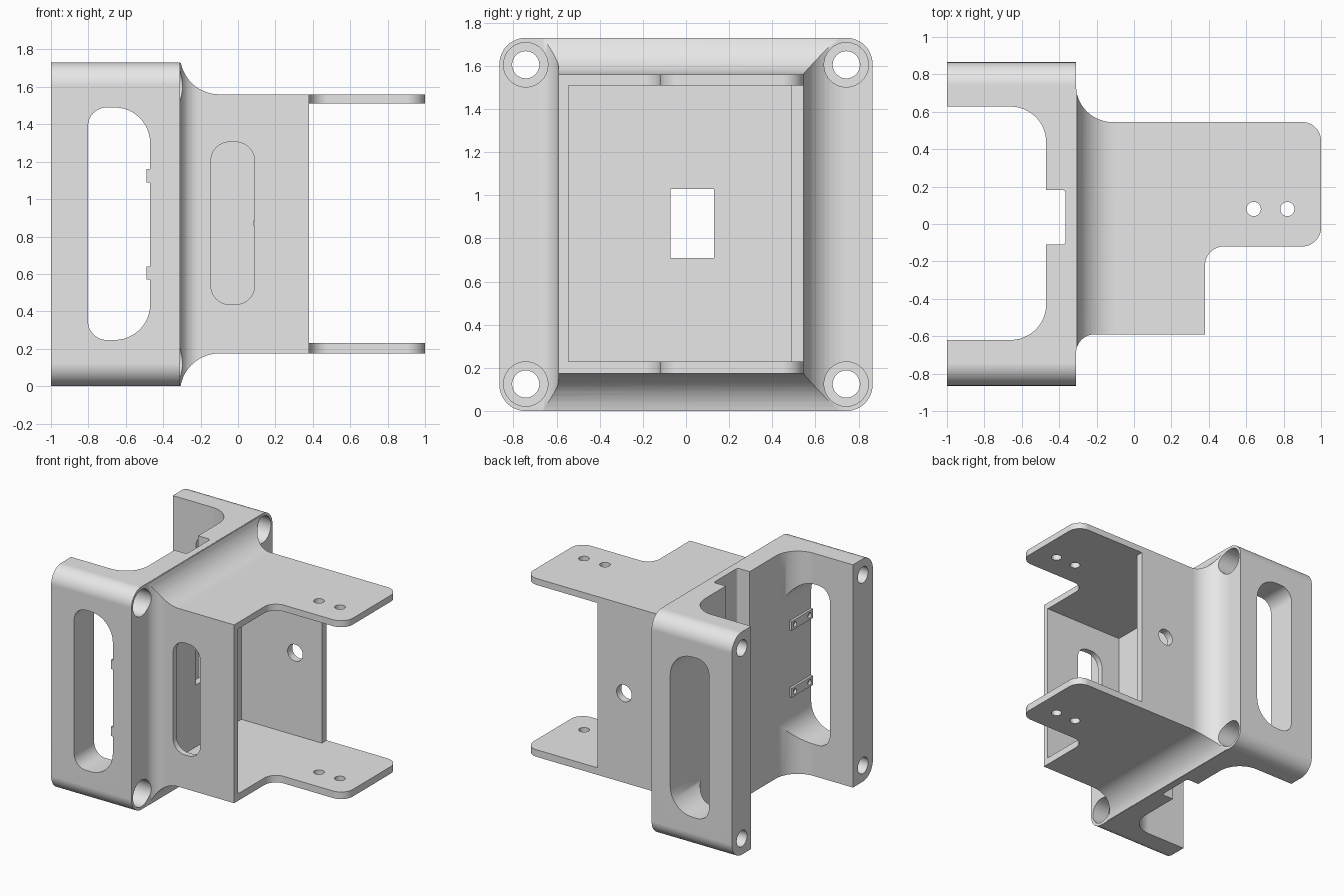
import bpy
import bmesh
from math import sin, cos, pi, radians
from mathutils import Vector

if "Cube" in bpy.data.objects:
    bpy.data.objects.remove(bpy.data.objects["Cube"])

grey = bpy.data.materials.new("light_grey")
grey.use_nodes = True
grey.diffuse_color = (0.8, 0.8, 0.8, 1)
grey.node_tree.nodes["Principled BSDF"].inputs["Base Color"].default_value = (0.8, 0.8, 0.8, 1)


def rounded(corners, steps=12):
    """Outline from right-angled corners (u, v, radius)."""
    pts = [Vector(c[:2]) for c in corners]
    out = []
    for i, p in enumerate(pts):
        r = corners[i][2] if len(corners[i]) > 2 else 0
        if not r:
            out.append(p)
            continue
        a = (pts[i - 1] - p).normalized()
        b = (pts[(i + 1) % len(pts)] - p).normalized()
        for k in range(steps + 1):
            t = pi / 2 * k / steps
            out.append(p + r * (a + b - b * cos(t) - a * sin(t)))
    return out


def rect(u0, u1, v0, v1, left=0, right=None):
    right = left if right is None else right
    return rounded([(u0, v0, left), (u1, v0, right), (u1, v1, right), (u0, v1, left)])


def circle(u, v, r, n=40):
    return [(u + r * cos(2 * pi * k / n), v + r * sin(2 * pi * k / n)) for k in range(n)]


def prism(name, outline, axis, lo, hi):
    """Extrude an outline along one axis."""
    place = {"x": lambda u, v, w: (w, u, v),
             "y": lambda u, v, w: (u, w, v),
             "z": lambda u, v, w: (u, v, w)}[axis]
    bm = bmesh.new()
    rings = [[bm.verts.new(place(u, v, w)) for u, v in outline] for w in (lo, hi)]
    for ring in rings:
        bm.faces.new(ring)
    n = len(outline)
    for i in range(n):
        j = (i + 1) % n
        bm.faces.new((rings[0][i], rings[0][j], rings[1][j], rings[1][i]))
    bmesh.ops.remove_doubles(bm, verts=bm.verts, dist=0.0002)
    bmesh.ops.recalc_face_normals(bm, faces=bm.faces)
    mesh = bpy.data.meshes.new(name)
    bm.to_mesh(mesh)
    bm.free()
    mesh.materials.append(grey)
    ob = bpy.data.objects.new(name, mesh)
    bpy.context.collection.objects.link(ob)
    return ob


def combine(ob, tool, operation="DIFFERENCE"):
    """Apply a boolean and discard the tool."""
    mod = ob.modifiers.new("cut", "BOOLEAN")
    mod.operation, mod.object, mod.solver = operation, tool, "EXACT"
    bpy.context.view_layer.update()
    evaluated = ob.evaluated_get(bpy.context.evaluated_depsgraph_get())
    mesh = bpy.data.meshes.new_from_object(evaluated)
    ob.modifiers.clear()
    ob.data = mesh
    bpy.data.objects.remove(tool)


def cut(ob, outline, axis, lo, hi):
    combine(ob, prism("cutter", outline, axis, lo, hi))


# Sleeve and flanges: plan outline crossed with the side outline
plan = rounded([(-0.4, -0.69), (-0.31, -0.69), (-0.31, -0.59, 0.1), (0.38, -0.59),
                (0.38, -0.12, 0.1), (1, -0.12, 0.1), (1, 0.545, 0.1),
                (-0.31, 0.545, 0.195), (-0.31, 0.74), (-0.4, 0.74)])
side = rounded([(-0.42, -0.06), (-0.31, -0.06), (-0.31, 0.175, 0.21), (1.1, 0.175),
                (1.1, 1.56), (-0.31, 1.56, 0.21), (-0.31, 1.79), (-0.42, 1.79)])
sleeve = prism("sleeve", plan, "z", 0.002, 1.728)
combine(sleeve, prism("side", side, "y", -1, 1), "INTERSECT")

# Mounting block with rounded long edges
body = prism("bracket_body", rect(-0.865, 0.865, 0, 1.73, 0.122), "x", -1, -0.31)
combine(body, sleeve, "UNION")

# Sleeve interior and the gap between the two flanges
cut(body, rect(-0.545, 0.487, 0.23, 1.51), "x", -0.312, 0.5)
cut(body, rect(-0.8, 0.8, 0.23, 1.51), "x", 0.38, 1.2)

# Rear cavity, cable channel and window
cut(body, rect(-1.4, -0.47, -0.62, 0.628, 0, 0.19), "z", -0.2, 2)
cut(body, rect(-0.6, -0.365, -0.11, 0.182, 0, 0.02), "z", -0.2, 2)
cut(body, rect(-0.072, 0.13, 0.71, 1.03), "x", -0.4, -0.2)

# Side slots through both block walls, and the sleeve slot
cut(body, rect(-0.802, -0.47, 0.247, 1.49, 0.1, 0.19), "y", -1, 1)
cut(body, rect(-0.145, 0.088, 0.437, 1.305, 0.1), "y", -0.7, -0.45)

# Round hole in the back sleeve wall, and flange screw holes
cut(body, circle(0.15, 0.87, 0.065), "y", 0.4, 0.7)
for x in (0.64, 0.82):
    cut(body, circle(x, 0.08, 0.038), "z", -0.2, 2)

# Corner bolt holes with counterbores
for y in (-0.743, 0.743):
    for z in (0.125, 1.605):
        cut(body, circle(y, z, 0.063), "x", -1.2, 0)
        cut(body, circle(y, z, 0.103), "x", -0.55, 0)

# Small tie bars on the end of the front slot
bars = []
for i, z in enumerate((0.605, 1.125)):
    bar = prism(f"tie_bar_{i + 1}", rect(-0.862, -0.6, z - 0.036, z + 0.036), "x", -0.488, -0.465)
    for y in (-0.82, -0.64):
        cut(bar, circle(y, z, 0.02, 16), "x", -0.6, -0.471)
    bars.append(bar)

# Smooth curved faces, keep crisp edges
for ob in [body] + bars:
    bpy.ops.object.select_all(action="DESELECT")
    ob.select_set(True)
    bpy.context.view_layer.objects.active = ob
    bpy.ops.object.shade_smooth_by_angle(angle=radians(30))
    ob.modifiers.new("even_shading", "WEIGHTED_NORMAL").keep_sharp = True
